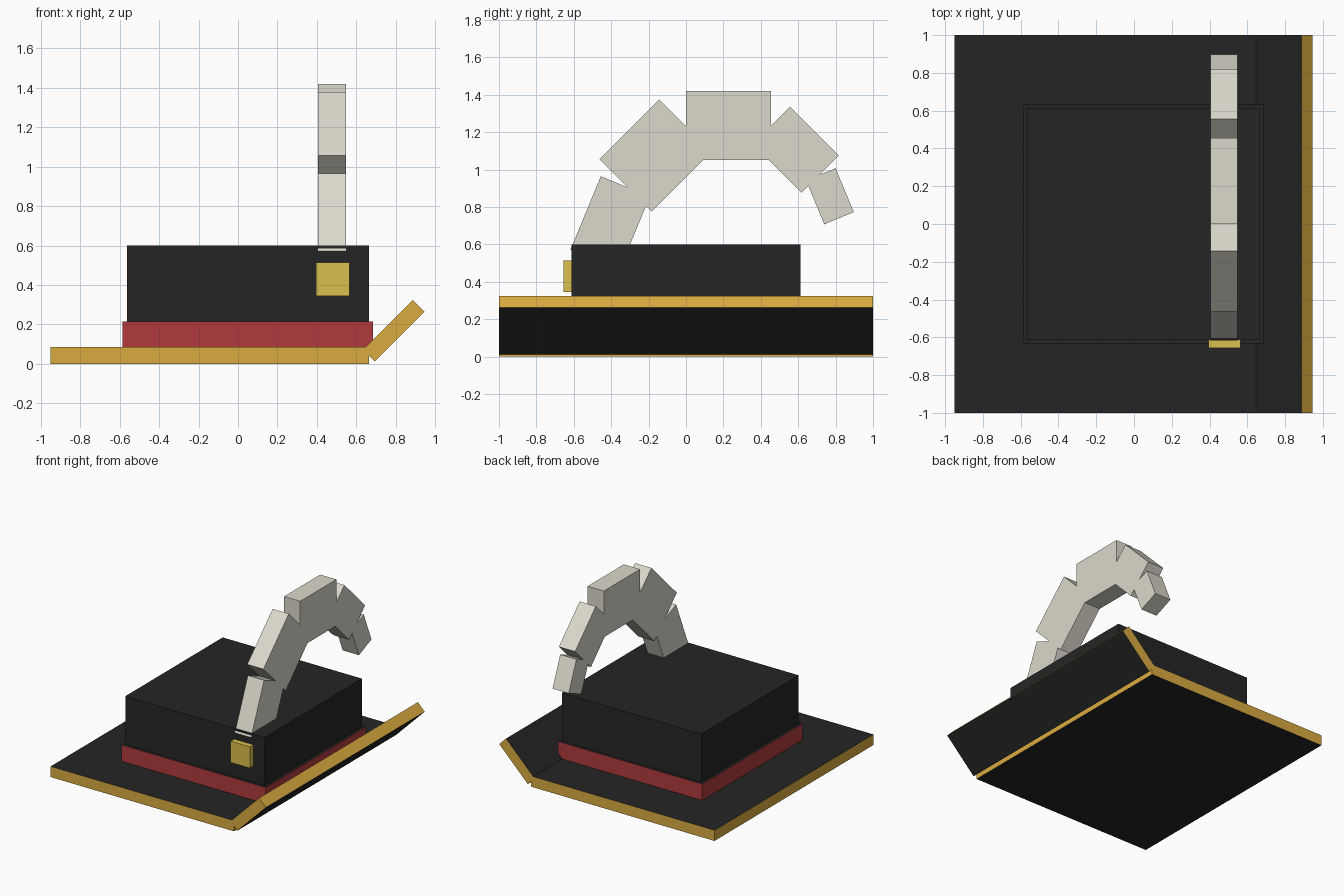
import bpy, bmesh, math
from mathutils import Matrix, Vector

if "Cube" in bpy.data.objects:
    bpy.data.objects.remove(bpy.data.objects["Cube"])


def material(name, rgb):
    # 8-bit sRGB to linear diffuse colour
    lin = [((c / 255 + 0.055) / 1.055) ** 2.4 for c in rgb]
    m = bpy.data.materials.new(name)
    m.diffuse_color = (*lin, 1)
    m.use_nodes = True
    m.node_tree.nodes["Principled BSDF"].inputs["Base Color"].default_value = m.diffuse_color
    return m


BLACK = material("black felt", (37, 37, 37))
GOLD = material("gold trim", (218, 171, 64))
RED = material("red ribbon", (177, 58, 60))
BRASS = material("brass", (220, 192, 77))
IVORY = material("ivory feather", (220, 217, 204))


def box(name, center, size, mats, rule=None, axis='X', angle=0):
    """Box turned about one axis; rule picks a material index from the local normal."""
    bm = bmesh.new()
    bmesh.ops.create_cube(bm, size=1, matrix=Matrix.Diagonal((*size, 1)))
    bm.normal_update()
    if rule:
        for f in bm.faces:
            f.material_index = rule(f.normal)
    bm.transform(Matrix.Translation(center) @ Matrix.Rotation(math.radians(angle), 4, axis))
    me = bpy.data.meshes.new(name)
    bm.to_mesh(me)
    bm.free()
    for m in mats:
        me.materials.append(m)
    ob = bpy.data.objects.new(name, me)
    bpy.context.collection.objects.link(ob)
    return ob


def rim(n):
    # felt on top and bottom, trim around the edge
    return 0 if abs(n.z) > 0.5 else 1


# Flat brim and its upturned side
box("brim", (-0.143, 0, 0.0425), (1.617, 2, 0.085), [BLACK, GOLD], rim)
box("brim_flap", (0.79, 0, 0.1685), (0.356, 2, 0.085), [BLACK, GOLD], rim, 'Y', -45)

# Ribbon with a felt top edge, and crown
box("hat_band", (0.05, 0, 0.15), (1.27, 1.266, 0.13), [BLACK, RED], rim)
box("crown", (0.05, 0, 0.4075), (1.228, 1.226, 0.385), [BLACK])

# Buckle on the front
box("buckle", (0.48, -0.632, 0.43), (0.17, 0.048, 0.17), [BRASS])

# Curved feather: (outer start y, z, tilt in degrees, length, depth)
segments = [
    (-0.618, 0.572, 67.5, 0.425, 0.284),
    (-0.463, 1.056, 45, 0.452, 0.396),
    (0.0, 1.42, 0, 0.455, 0.368),
    (0.556, 1.337, -45, 0.369, 0.282),
    (0.800, 1.008, -67.5, 0.254, 0.171),
]
for i, (y, z, tilt, length, depth) in enumerate(segments, 1):
    turn = Matrix.Rotation(math.radians(tilt), 4, 'X')
    mid = Vector((0.477, y, z)) + turn @ Vector((0, length / 2, -depth / 2))
    box(f"feather_segment_{i}", mid, (0.143, length, depth), [IVORY], None, 'X', tilt)
